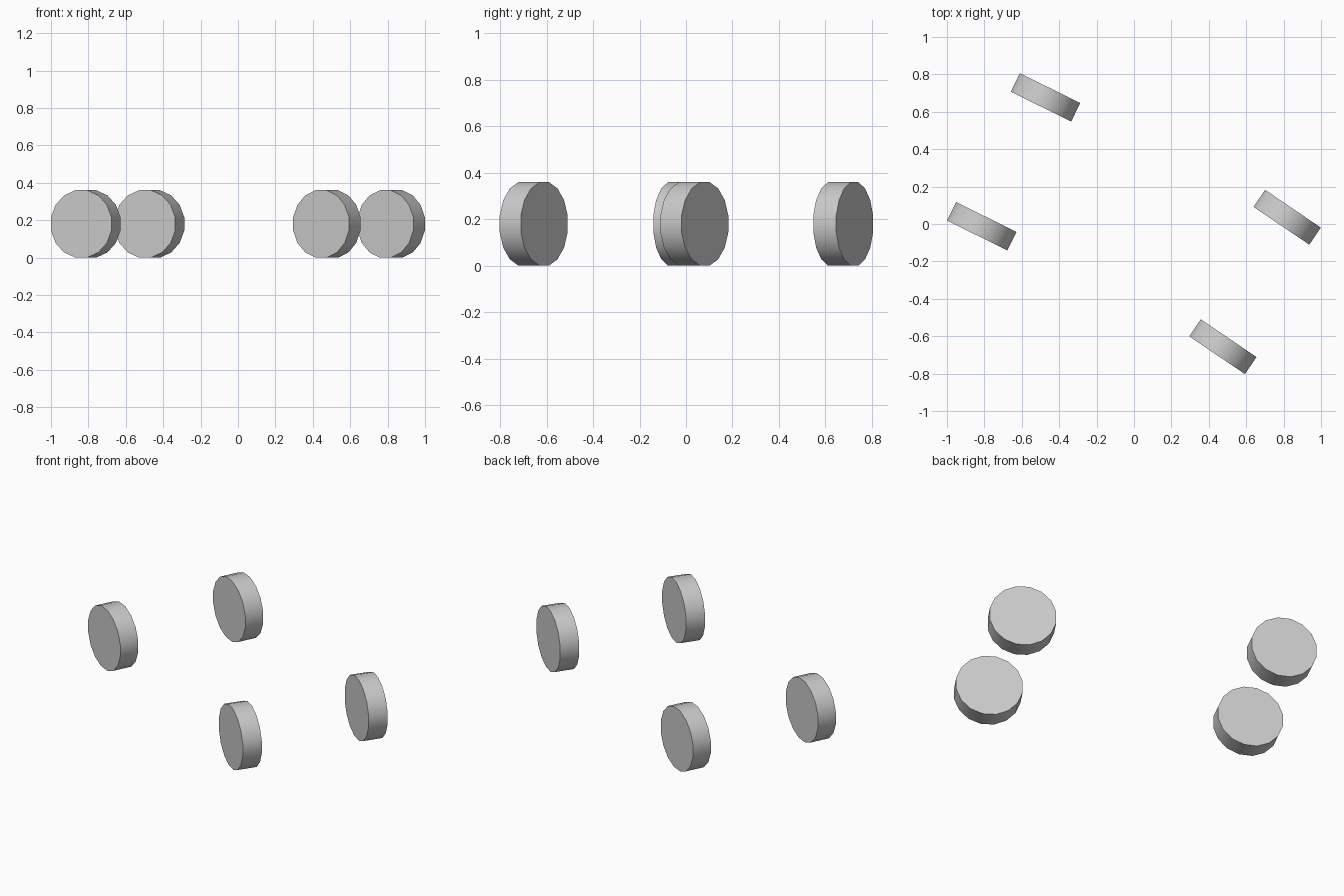
import bpy
from math import radians, cos, pi

if "Cube" in bpy.data.objects:
    bpy.data.objects.remove(bpy.data.objects["Cube"])

SIDES = 16
APOTHEM = 0.18
WIDTH = 0.11


def wheel(name, x, y, yaw):
    # 16-sided disc lying on a flat facet, axle turned about z
    bpy.ops.mesh.primitive_cylinder_add(
        vertices=SIDES, radius=APOTHEM / cos(pi / SIDES), depth=WIDTH)
    ob = bpy.context.object
    ob.name = name
    # roll half a step so a flat facet faces the ground
    for v in ob.data.vertices:
        a = pi / SIDES
        vx, vy = v.co.x, v.co.y
        s = (1 - cos(a) ** 2) ** 0.5
        v.co.x, v.co.y = vx * cos(a) - vy * s, vx * s + vy * cos(a)
    ob.rotation_euler = (radians(90), 0, radians(yaw))
    ob.location = (x, y, APOTHEM)
    bpy.ops.object.shade_smooth_by_angle(angle=radians(40))


# left pair
wheel("wheel_back_left", -0.473, 0.677, -26.2)
wheel("wheel_front_left", -0.814, -0.012, -26.2)
# right pair, steered slightly further
wheel("wheel_back_right", 0.819, 0.036, -34.1)
wheel("wheel_front_right", 0.475, -0.656, -34.1)
